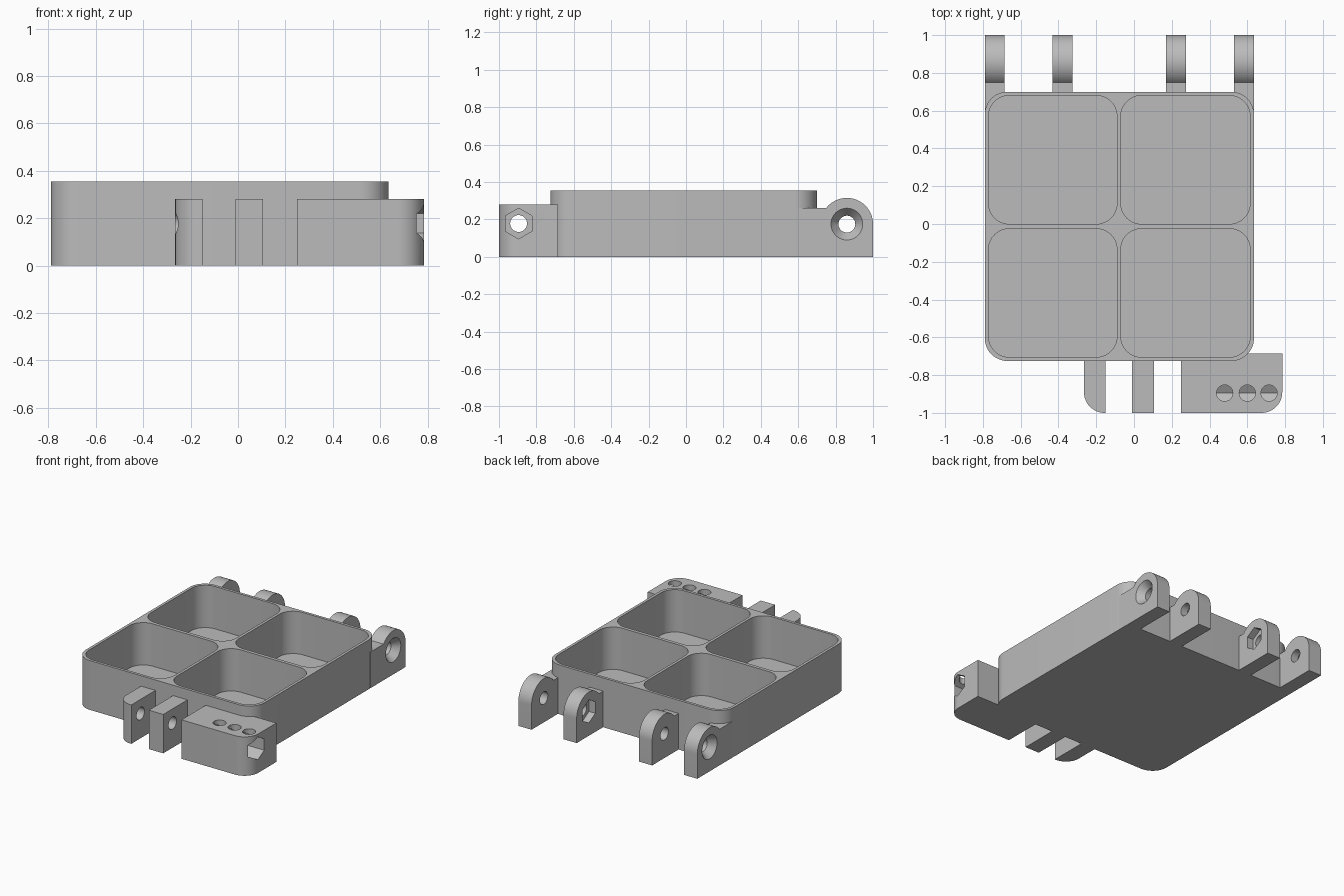
import bpy
import bmesh
from math import sin, cos, pi, radians
from mathutils import Matrix, Vector

cube = bpy.data.objects.get("Cube")
if cube:
    bpy.data.objects.remove(cube, do_unlink=True)

grey = bpy.data.materials.new("plain grey")
grey.use_nodes = True
grey.diffuse_color = (0.5, 0.5, 0.5, 1)
grey.node_tree.nodes["Principled BSDF"].inputs["Base Color"].default_value = (0.5, 0.5, 0.5, 1)


def finish_mesh(name, bm):
    bmesh.ops.recalc_face_normals(bm, faces=bm.faces)
    mesh = bpy.data.meshes.new(name)
    bm.to_mesh(mesh)
    bm.free()
    mesh.materials.append(grey)
    obj = bpy.data.objects.new(name, mesh)
    bpy.context.collection.objects.link(obj)
    return obj


def arc(cx, cy, r, start, end, steps=12):
    """Points on an arc, angles in degrees."""
    angles = [radians(start + (end - start) * i / steps) for i in range(steps + 1)]
    return [(cx + r * cos(a), cy + r * sin(a)) for a in angles]


def rounded_box(x0, x1, y0, y1, radii):
    """Outline, counter-clockwise from the low corner, one radius per corner."""
    pts = []
    corners = [(x0, y0, 1, 1), (x1, y0, -1, 1), (x1, y1, -1, -1), (x0, y1, 1, -1)]
    for i, ((x, y, sx, sy), r) in enumerate(zip(corners, radii)):
        if r:
            pts += arc(x + sx * r, y + sy * r, r, 180 + 90 * i, 270 + 90 * i)
        else:
            pts.append((x, y))
    return pts


def prism(name, outline, lo, hi, axis="Z"):
    """Extrude an outline along Z (xy points) or X (yz points)."""
    bm = bmesh.new()
    place = (lambda a, b: (a, b, lo)) if axis == "Z" else (lambda a, b: (lo, a, b))
    face = bm.faces.new([bm.verts.new(place(*p)) for p in outline])
    grown = bmesh.ops.extrude_face_region(bm, geom=[face])
    step = Vector((0, 0, hi - lo)) if axis == "Z" else Vector((hi - lo, 0, 0))
    bmesh.ops.translate(bm, vec=step, verts=[v for v in grown["geom"] if isinstance(v, bmesh.types.BMVert)])
    return finish_mesh(name, bm)


def cone_x(name, x0, x1, y, z, r0, r1):
    """Round cutter along X, radius r0 at x0 and r1 at x1."""
    bm = bmesh.new()
    turn = Matrix.Translation(((x0 + x1) / 2, y, z)) @ Matrix.Rotation(pi / 2, 4, "Y")
    bmesh.ops.create_cone(bm, cap_ends=True, segments=40, radius1=r0, radius2=r1,
                          depth=x1 - x0, matrix=turn)
    return finish_mesh(name, bm)


def hexagon(y, z, r):
    return arc(y, z, r, 90, 450, 6)[:-1]


def carve(obj, cutters):
    """Subtract the cutters and bake the result."""
    for c in cutters:
        c.hide_render = True
        mod = obj.modifiers.new("cut", "BOOLEAN")
        mod.operation = "DIFFERENCE"
        mod.solver = "EXACT"
        mod.object = c
    graph = bpy.context.evaluated_depsgraph_get()
    baked = bpy.data.meshes.new_from_object(obj.evaluated_get(graph))
    obj.modifiers.clear()
    obj.data = baked
    parts.append(obj)


parts = []
L, R, F, B, TOP = -0.79, 0.635, -0.725, 0.70, 0.355   # tray extents
MID = (L + R) / 2
HOLE = 0.045

# Four rounded compartments
pockets = []
for x0, x1 in ((L + 0.02, -0.09), (-0.07, R - 0.02)):
    for y0, y1 in ((F + 0.02, -0.025), (0, B - 0.02)):
        pockets.append(prism("pocket_cutter", rounded_box(x0, x1, y0, y1, [0.11] * 4), 0.05, 0.5))
tray = prism("tray", rounded_box(L, R, F, B, [0.12] * 4), 0, TOP)
carve(tray, pockets)

# Hinge lugs on the back, mirrored in pairs
HY, HZ, HR = 0.86, 0.175, 0.14
hinge_hole = cone_x("hinge_hole_cutter", -1, 1, HY, HZ, HOLE, HOLE)
helpers = pockets + [hinge_hole]


def lug_profile(start):
    return [(start, 0), (HY + HR, 0)] + arc(HY, HZ, HR, 0, 142.6, 24) + [(start, 0.26)]


for side, label in ((1, "left"), (-1, "right")):
    def span(a, b):
        return sorted((MID + side * a, MID + side * b))

    half = (R - L) / 2
    # Outer lug with a countersunk hole
    outer = prism("outer_hinge_lug_" + label, lug_profile(0.6), *span(half - 0.105, half), "X")
    wide, thin = (0.093, HOLE) if side < 0 else (HOLE, 0.093)
    sink = cone_x("countersink_cutter", *span(half - 0.05, half + 0.01), HY, HZ, wide, thin)
    carve(outer, pockets + [hinge_hole, sink])
    # Inner lug with a nut recess facing the middle
    inner = prism("inner_hinge_lug_" + label, lug_profile(0.69), *span(0.248, 0.353), "X")
    nut = prism("nut_cutter", hexagon(HY, HZ, 0.083), *span(0.2, 0.298), "X")
    carve(inner, [hinge_hole, nut])
    helpers += [sink, nut]

# Latch tabs and block on the front
LY, LZ, LTOP = -0.895, 0.178, 0.28
latch_hole = cone_x("latch_hole_cutter", -1, 1, LY, LZ, HOLE, HOLE)
helpers.append(latch_hole)
for name, x0, x1, r in (("rounded_latch_tab", -0.265, -0.15, 0.11), ("middle_latch_tab", -0.01, 0.105, 0)):
    tab = prism(name, rounded_box(x0, x1, -1, F + 0.01, [r, 0, 0, 0]), 0, LTOP)
    carve(tab, [latch_hole])

block = prism("latch_block", rounded_box(0.25, 0.785, -1, -0.685, [0, 0.11, 0, 0]), 0, LTOP)
channel = prism("nut_channel_cutter", hexagon(LY, LZ, 0.082), 0.42, 0.9, "X")
ports = [prism("port_cutter", arc(x, LY, 0.043, 0, 360, 32)[:-1], LZ, 0.4) for x in (0.48, 0.6, 0.715)]
carve(block, pockets + [latch_hole, channel] + ports)
helpers += [channel] + ports

for h in helpers:
    bpy.data.objects.remove(h, do_unlink=True)

# Smooth the curved walls, keep the edges sharp
bpy.ops.object.select_all(action="DESELECT")
for p in parts:
    p.select_set(True)
bpy.context.view_layer.objects.active = parts[0]
bpy.ops.object.shade_smooth_by_angle(angle=radians(30))
